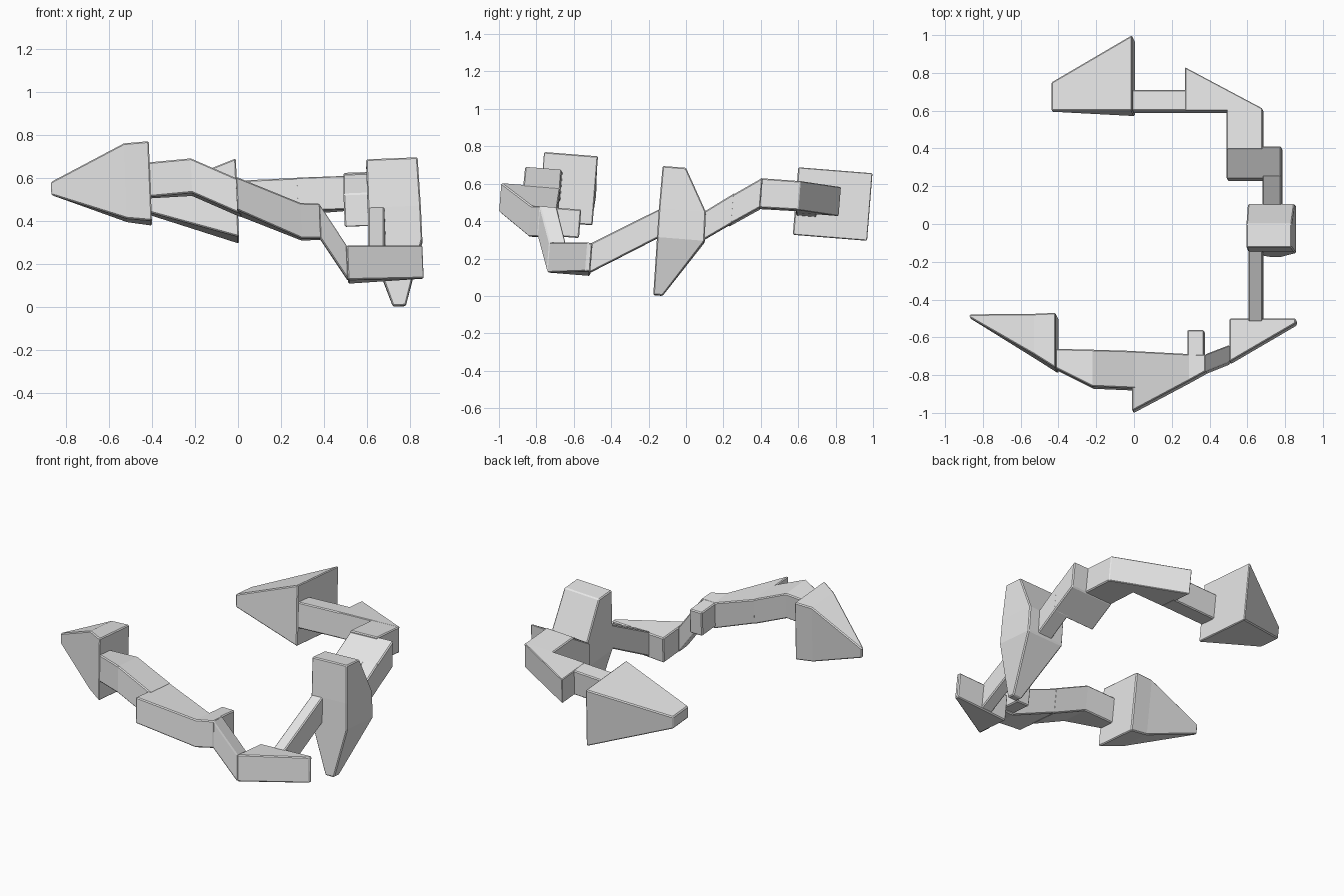
import bpy, bmesh

grey = bpy.data.materials.new("light grey")
grey.diffuse_color = (0.8, 0.8, 0.8, 1)

TY, TX = -0.08, 0.04      # slight tilt of the whole structure


def loft(name, axis, sections, bevel=0.006):
    """Skin rectangular sections (t, a0, a1, b0, b1) along an axis, with the overall tilt."""
    bm = bmesh.new()
    rings = []
    for t, a0, a1, b0, b1 in sections:
        ring = []
        for a, b in ((a0, b0), (a1, b0), (a1, b1), (a0, b1)):
            if axis == 'x':
                p = (t + TX * (b1 - b), a + TY * (b1 - b), b + TY * (a - a0))
            elif axis == 'y':
                p = (a + TX * (b1 - b), t + TY * (b1 - b), b + TX * (a - a1))
            else:
                p = (a, b, t + TY * (b - b0) + TX * (a - a1))
            ring.append(bm.verts.new(p))
        rings.append(ring)
    for r, s in zip(rings, rings[1:]):
        for i in range(4):
            j = (i + 1) % 4
            bm.faces.new((r[i], r[j], s[j], s[i]))
    bm.faces.new(rings[0][::-1])
    bm.faces.new(rings[-1])
    bmesh.ops.recalc_face_normals(bm, faces=bm.faces)
    me = bpy.data.meshes.new(name)
    bm.to_mesh(me)
    bm.free()
    me.materials.append(grey)
    ob = bpy.data.objects.new(name, me)
    bpy.context.collection.objects.link(ob)
    mod = ob.modifiers.new("bevel", 'BEVEL')
    mod.width = bevel
    mod.segments = 1
    mod.limit_method = 'ANGLE'
    mod.angle_limit = 0.6


# Front arm, from its arrowhead on the left to the corner on the right
loft("front_arrowhead", 'x', [(-0.87, -0.495, -0.478, 0.52, 0.58),
                              (-0.53, -0.69, -0.475, 0.41, 0.76),
                              (-0.415, -0.762, -0.47, 0.40, 0.77)])
loft("front_neck", 'x', [(-0.43, -0.755, -0.66, 0.51, 0.67),
                         (-0.22, -0.86, -0.665, 0.53, 0.69),
                         (0.01, -0.87, -0.672, 0.43, 0.59)])
loft("front_wedge", 'x', [(-0.01, -0.99, -0.672, 0.45, 0.605),
                          (0.29, -0.83, -0.688, 0.318, 0.483),
                          (0.38, -0.78, -0.69, 0.318, 0.48)])
loft("front_stub", 'x', [(0.283, -0.72, -0.56, 0.322, 0.474),
                         (0.37, -0.72, -0.56, 0.322, 0.474)])
loft("front_slope", 'x', [(0.375, -0.782, -0.69, 0.32, 0.483),
                          (0.505, -0.73, -0.64, 0.125, 0.285)])
loft("front_corner", 'x', [(0.505, -0.73, -0.50, 0.125, 0.285),
                           (0.857, -0.525, -0.50, 0.132, 0.285)])

# Right side: link, pointed tower, stepped link
loft("front_link", 'y', [(-0.515, 0.605, 0.68, 0.118, 0.278),
                         (-0.12, 0.605, 0.68, 0.32, 0.475)])
loft("tower", 'z', [(0.006, 0.72, 0.78, -0.175, -0.125),
                    (0.315, 0.61, 0.857, -0.155, 0.10),
                    (0.47, 0.603, 0.85, -0.145, 0.106),
                    (0.695, 0.595, 0.835, -0.125, 0.0)])
loft("back_link", 'y', [(0.08, 0.68, 0.78, 0.285, 0.44),
                        (0.26, 0.68, 0.78, 0.39, 0.55)])
loft("back_slope", 'y', [(0.24, 0.49, 0.78, 0.38, 0.535),
                         (0.41, 0.49, 0.78, 0.474, 0.632)])
loft("back_elbow", 'y', [(0.395, 0.49, 0.68, 0.472, 0.63),
                         (0.61, 0.49, 0.68, 0.46, 0.614)])

# Back arm and its arrowhead
loft("back_wedge", 'x', [(0.27, 0.60, 0.83, 0.445, 0.60),
                         (0.68, 0.60, 0.612, 0.46, 0.615)], 0.004)
loft("back_neck", 'x', [(-0.03, 0.60, 0.71, 0.43, 0.585),
                        (0.29, 0.60, 0.71, 0.445, 0.60)])
loft("back_arrowhead", 'x', [(-0.437, 0.60, 0.75, 0.445, 0.52),
                             (-0.01, 0.60, 1.0, 0.325, 0.69)])
